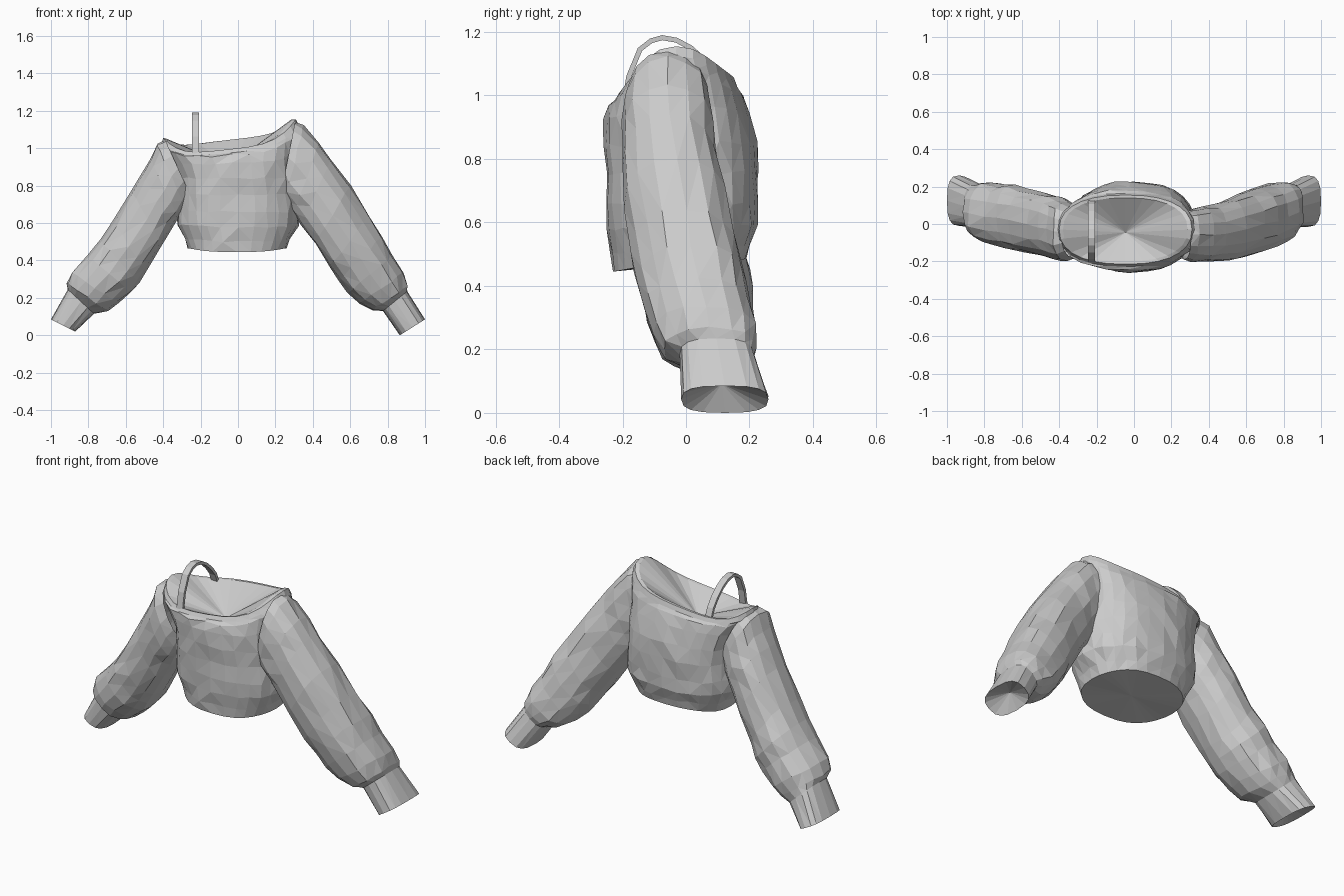
import bpy, bmesh, math, random
from mathutils import Vector

random.seed(4)


def loft(name, rings, start_cap=None, end_cap=None, smooth_rings=()):
    # Skins closed rings, with optional triangle-fan caps around a centre point
    bm = bmesh.new()
    rows = []
    for i, ring in enumerate(rings):
        amount = 0.0 if i in smooth_rings else 0.006
        rows.append([bm.verts.new(p + Vector([random.uniform(-amount, amount) for _ in range(3)]))
                     for p in ring])
    n = len(rows[0])
    for a, b in zip(rows, rows[1:]):
        for k in range(n):
            bm.faces.new((a[k], a[(k + 1) % n], b[(k + 1) % n], b[k]))
    for row, cap in ((rows[0], start_cap), (rows[-1], end_cap)):
        if cap is not None:
            c = bm.verts.new(cap)
            for k in range(n):
                bm.faces.new((row[k], row[(k + 1) % n], c))
    bmesh.ops.triangulate(bm, faces=bm.faces[:])
    bmesh.ops.recalc_face_normals(bm, faces=bm.faces[:])
    me = bpy.data.meshes.new(name)
    bm.to_mesh(me)
    bm.free()
    ob = bpy.data.objects.new(name, me)
    bpy.context.collection.objects.link(ob)
    return ob


def signed_pow(v, p):
    return math.copysign(abs(v) ** p, v)


def torso_ring(xl, xr, yf, yb, zl, zr, zf, zb, tilt=0.0, n=28, p=0.85):
    # Oval with its own height at left, right, front and back, plus a sideways tilt
    pts = []
    for k in range(n):
        t = 2 * math.pi * k / n
        c, s = math.cos(t), math.sin(t)
        x = (xl + xr) / 2 + (xr - xl) / 2 * signed_pow(c, p)
        y = (yf + yb) / 2 + (yb - yf) / 2 * signed_pow(s, p)
        w = c ** 4
        side = zl + (zr - zl) * (c + 1) / 2
        mid = zf + (zb - zf) * (s + 1) / 2 + tilt * c
        pts.append(Vector((x, y, w * side + (1 - w) * mid)))
    return pts


def sleeve_ring(r, p=0.85, n=16):
    # Oval spanning an outer (x, z) point, an inner (x, z) point and a y range
    ox, oz, ix, iz, yf, yb = r
    pts = []
    for k in range(n):
        t = 2 * math.pi * k / n
        c, s = signed_pow(math.cos(t), p), signed_pow(math.sin(t), p)
        pts.append(Vector(((ox + ix) / 2 + (ox - ix) / 2 * c,
                           (yf + yb) / 2 + (yb - yf) / 2 * s,
                           (oz + iz) / 2 + (oz - iz) / 2 * c)))
    return pts


def sleeve(name, profile, side):
    # Mirrors by side and ends in a boxier cuff with a recessed opening
    last = len(profile) - 1
    rings = [sleeve_ring(r, 0.72 if i >= last - 1 else 0.85) for i, r in enumerate(profile)]
    centre = sum(rings[-1], Vector()) / len(rings[-1])
    for ring in rings:
        for p in ring:
            p.x *= side
    centre.x *= side
    inward = Vector((-0.03 * side, -0.01, 0.05))
    loft(name, rings, end_cap=centre + inward, smooth_rings=(0, last - 1, last))


# Torso from hem to neck band, with a deep fan closing the neck
torso = [
    torso_ring(-0.27, 0.26, -0.23, 0.19, 0.465, 0.465, 0.445, 0.485),
    torso_ring(-0.285, 0.28, -0.238, 0.205, 0.52, 0.52, 0.50, 0.53),
    torso_ring(-0.325, 0.32, -0.246, 0.222, 0.59, 0.59, 0.58, 0.59),
    torso_ring(-0.33, 0.325, -0.250, 0.226, 0.66, 0.66, 0.66, 0.66),
    torso_ring(-0.325, 0.315, -0.254, 0.229, 0.75, 0.75, 0.75, 0.76),
    torso_ring(-0.33, 0.31, -0.258, 0.222, 0.84, 0.86, 0.84, 0.85),
    torso_ring(-0.36, 0.31, -0.258, 0.202, 0.93, 0.98, 0.92, 0.94, 0.01),
    torso_ring(-0.40, 0.325, -0.248, 0.180, 1.00, 1.09, 0.965, 1.00, 0.03),
    torso_ring(-0.41, 0.325, -0.228, 0.164, 1.025, 1.125, 0.975, 1.02, 0.045),
    torso_ring(-0.40, 0.31, -0.215, 0.155, 1.055, 1.155, 0.995, 1.045, 0.05),
    torso_ring(-0.38, 0.287, -0.200, 0.140, 1.05, 1.155, 0.99, 1.045, 0.05),
]
loft("sweater_body", torso, start_cap=(0, -0.02, 0.466), end_cap=(-0.045, -0.045, 0.91),
     smooth_rings=(0, 8, 9, 10))

# Sleeves: outer x, z, inner x, z, front y, back y from shoulder to cuff
right = [
    [0.305, 1.14, 0.23, 0.76, -0.19, 0.075],
    [0.35, 1.12, 0.25, 0.71, -0.20, 0.08],
    [0.43, 1.035, 0.30, 0.64, -0.203, 0.09],
    [0.50, 0.945, 0.34, 0.585, -0.20, 0.10],
    [0.60, 0.80, 0.41, 0.49, -0.195, 0.13],
    [0.70, 0.64, 0.49, 0.365, -0.17, 0.165],
    [0.77, 0.53, 0.54, 0.29, -0.15, 0.19],
    [0.83, 0.43, 0.59, 0.225, -0.13, 0.205],
    [0.885, 0.335, 0.65, 0.165, -0.10, 0.225],
    [0.91, 0.27, 0.72, 0.135, -0.07, 0.22],
    [0.905, 0.235, 0.775, 0.13, -0.02, 0.212],
    [1.00, 0.085, 0.865, 0.0, -0.015, 0.26],
]
left = [
    [0.39, 1.045, 0.25, 0.74, -0.18, 0.10],
    [0.435, 1.025, 0.28, 0.68, -0.20, 0.12],
    [0.47, 0.945, 0.32, 0.62, -0.195, 0.14],
    [0.51, 0.87, 0.36, 0.565, -0.185, 0.155],
    [0.57, 0.77, 0.41, 0.475, -0.17, 0.17],
    [0.67, 0.61, 0.49, 0.345, -0.15, 0.19],
    [0.74, 0.515, 0.53, 0.285, -0.14, 0.21],
    [0.80, 0.43, 0.575, 0.23, -0.13, 0.21],
    [0.89, 0.34, 0.64, 0.17, -0.11, 0.225],
    [0.915, 0.28, 0.70, 0.13, -0.08, 0.22],
    [0.91, 0.245, 0.77, 0.115, -0.02, 0.212],
    [1.00, 0.085, 0.87, 0.02, -0.01, 0.26],
]
sleeve("right_sleeve", right, 1)
sleeve("left_sleeve", left, -1)

# Thin shoulder strap arching over the neck opening
path = [(-0.195, 0.97), (-0.18, 1.06), (-0.145, 1.145), (-0.11, 1.172), (-0.075, 1.182),
        (-0.03, 1.174), (0.015, 1.15), (0.065, 1.105), (0.10, 1.06), (0.12, 1.01)]
strap = []
for i, (y, z) in enumerate(path):
    a, b = path[max(i - 1, 0)], path[min(i + 1, len(path) - 1)]
    d = Vector((0, b[0] - a[0], b[1] - a[1])).normalized()
    nrm = Vector((0, -d.z, d.y)) * 0.008
    c = Vector((-0.228, y, z))
    w = Vector((0.019, 0, 0))
    strap.append([c - w - nrm, c + w - nrm, c + w + nrm, c - w + nrm])
loft("shoulder_strap", strap, start_cap=(-0.228, -0.195, 0.97), end_cap=(-0.228, 0.12, 1.01),
     smooth_rings=range(len(strap)))
